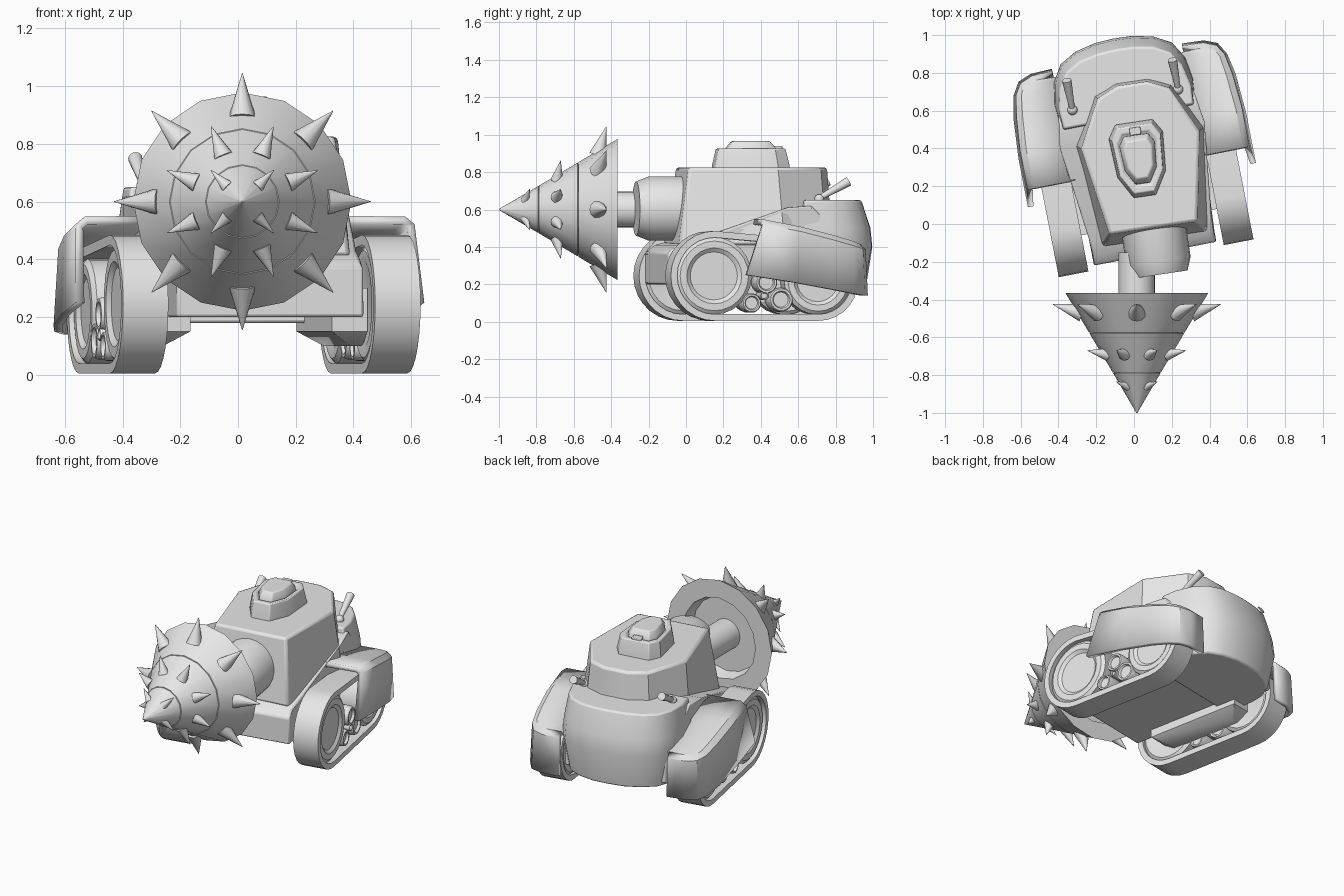
import bpy, bmesh, math
from mathutils import Matrix, Vector

cube = bpy.data.objects.get("Cube")
if cube:
    bpy.data.objects.remove(cube)

grey = bpy.data.materials.new("light grey")
grey.use_nodes = True
grey.diffuse_color = (0.8, 0.8, 0.8, 1)
grey.node_tree.nodes["Principled BSDF"].inputs["Base Color"].default_value = (0.8, 0.8, 0.8, 1)

rad = math.radians
# Hull, turret and drill each have their own heading
HULL = Matrix.Translation((0.08, 0.01, 0)) @ Matrix.Rotation(rad(11), 4, 'Z')
TURRET = Matrix.Translation((0.1, 0, 0)) @ Matrix.Rotation(rad(8.5), 4, 'Z')
DRILL = Matrix.Translation((0.015, 0, 0.6))
ALONG_Y = Matrix.Rotation(rad(-90), 4, 'X')
ALONG_X = Matrix.Rotation(rad(90), 4, 'Y')


def finish(name, bm, frame, mirror=False, bevel=0, shell=0, angle=35):
    bmesh.ops.remove_doubles(bm, verts=bm.verts, dist=0.0005)
    bmesh.ops.recalc_face_normals(bm, faces=bm.faces)
    mesh = bpy.data.meshes.new(name)
    bm.to_mesh(mesh)
    bm.free()
    mesh.materials.append(grey)
    ob = bpy.data.objects.new(name, mesh)
    bpy.context.collection.objects.link(ob)
    ob.matrix_world = frame
    bpy.ops.object.select_all(action='DESELECT')
    ob.select_set(True)
    bpy.context.view_layer.objects.active = ob
    bpy.ops.object.shade_smooth_by_angle(angle=rad(angle))
    if shell:
        m = ob.modifiers.new("shell", 'SOLIDIFY')
        m.thickness, m.offset = shell, 0
    if bevel:
        m = ob.modifiers.new("bevel", 'BEVEL')
        m.width, m.segments, m.limit_method = bevel, 2, 'ANGLE'
        m.angle_limit = rad(40)
    if mirror:
        m = ob.modifiers.new("mirror", 'MIRROR')
        m.use_mirror_merge = False
    return ob


def bridge(bm, a, b, closed=True):
    n = len(a)
    for i in range(n if closed else n - 1):
        j = (i + 1) % n
        bm.faces.new((a[i], a[j], b[j], b[i]))


def loft(name, rings, frame, caps=True, **kw):
    """Join closed rings of 3D points."""
    bm = bmesh.new()
    vs = [[bm.verts.new(p) for p in r] for r in rings]
    for a, b in zip(vs, vs[1:]):
        bridge(bm, a, b)
    if caps:
        bm.faces.new(vs[0])
        bm.faces.new(vs[-1])
    return finish(name, bm, frame, **kw)


def full(half, z, cx=0):
    """Symmetric outline from its right half, at height z."""
    left = [(-x, y) for x, y in reversed(half) if x > 0]
    return [(x + cx, y, z) for x, y in half + left]


def lathe_into(bm, profile, n, m):
    rings = []
    for r, d in profile:
        rings.append([bm.verts.new(m @ Vector((r * math.cos(2 * math.pi * i / n),
                      r * math.sin(2 * math.pi * i / n), d))) for i in range(n)])
    for a, b in zip(rings, rings[1:]):
        bridge(bm, a, b)


def lathe(name, profile, n, frame, m, **kw):
    bm = bmesh.new()
    lathe_into(bm, profile, n, m)
    return finish(name, bm, frame, **kw)


def cone_into(bm, p0, p1, r0, r1, n=12):
    p0, p1 = Vector(p0), Vector(p1)
    d = p1 - p0
    m = Matrix.Translation(p0) @ d.to_track_quat('Z', 'Y').to_matrix().to_4x4()
    lathe_into(bm, [(0, 0), (r0, 0), (r1, d.length), (0, d.length)], n, m)


# Drill cone with stepped rings and hollow back
lathe("drill_cone", [(0, -1), (0.003, -1), (0.125, -0.79), (0.119, -0.785), (0.128, -0.785),
      (0.25, -0.58), (0.243, -0.575), (0.253, -0.575), (0.378, -0.365),
      (0.26, -0.365), (0.24, -0.44), (0, -0.44)], 16, DRILL, ALONG_Y, angle=30)
lathe("drill_shaft", [(0, -0.46), (0.096, -0.46), (0.096, -0.15), (0, -0.15)],
      24, DRILL, ALONG_Y)

# Drill spikes: count, start angle, base radius/y, tip radius/y, thickness
bm = bmesh.new()
for n, start, r0, y0, r1, y1, w in [(8, 0, 0.29, -0.47, 0.445, -0.425, 0.048),
                                    (8, 22.5, 0.17, -0.69, 0.282, -0.67, 0.034),
                                    (4, 45, 0.07, -0.86, 0.155, -0.835, 0.024)]:
    for i in range(n):
        a = rad(start + 360 * i / n)
        c, s = math.cos(a), math.sin(a)
        cone_into(bm, (r0 * c, y0, r0 * s), (r1 * c, y1, r1 * s), w, 0.001)
finish("drill_spikes", bm, DRILL, angle=50)

# Drill mount on the turret front
lathe("drill_mount", [(0, -0.27), (0.145, -0.27), (0.172, -0.2), (0.172, 0.05), (0, 0.05)],
      24, TURRET, Matrix.Translation((0, 0, 0.605)) @ ALONG_Y)

# Turret, flaring towards its foot
loft("turret", [full([(0.28, -0.08), (0.36, 0.48), (0.22, 0.73), (0.09, 0.78)], 0.41),
                full([(0.235, -0.02), (0.315, 0.45), (0.19, 0.7), (0.08, 0.75)], 0.825)],
     TURRET, bevel=0.015)


# Roof hatch with a raised lid
def hatch_ring(k, z):
    base = [(0.06, -0.2), (0.13, -0.08), (0.145, 0.13), (0.1, 0.2)]
    return full([(x * k, y * k + 0.35) for x, y in base], z, -0.02)


loft("hatch", [hatch_ring(1, 0.8), hatch_ring(0.99, 0.84), hatch_ring(0.89, 0.925),
               hatch_ring(0.72, 0.925), hatch_ring(0.68, 0.915)], TURRET, bevel=0.006)
loft("hatch_lid", [hatch_ring(0.66, 0.9), hatch_ring(0.64, 0.93), hatch_ring(0.5, 0.965)],
     TURRET, bevel=0.006)
loft("hatch_hinge", [[(-0.05, 0.48, z), (0.01, 0.48, z), (0.01, 0.52, z), (-0.05, 0.52, z)]
                     for z in (0.9, 0.94)], TURRET, bevel=0.005)

# Hull: y, z, half width around its side profile, sloping up and out to the back
side = [(-0.17, 0.2, 0.33), (-0.17, 0.37, 0.33), (-0.12, 0.41, 0.32), (-0.04, 0.43, 0.33),
        (0.47, 0.61, 0.395), (0.6, 0.62, 0.37), (0.85, 0.4, 0.33), (0.85, 0.2, 0.33)]
loft("hull", [[(s * w, y, z) for y, z, w in side] for s in (-1, 1)], HULL, bevel=0.01)

# Rounded engine housing at the back
loft("engine_housing", [
    full([(0.35, 0.5), (0.35, 0.7), (0.33, 0.79), (0.28, 0.87), (0.2, 0.92), (0.1, 0.95), (0, 0.955)], 0.18),
    full([(0.36, 0.52), (0.375, 0.71), (0.355, 0.82), (0.3, 0.91), (0.21, 0.96), (0.1, 0.985), (0, 0.99)], 0.4),
    full([(0.36, 0.55), (0.37, 0.7), (0.35, 0.81), (0.295, 0.9), (0.21, 0.95), (0.1, 0.975), (0, 0.98)], 0.5),
    full([(0.35, 0.57), (0.355, 0.67), (0.33, 0.78), (0.28, 0.86), (0.2, 0.905), (0.1, 0.925), (0, 0.93)], 0.65)],
    HULL, bevel=0.01)

# Exhaust pipes
bm = bmesh.new()
cone_into(bm, (0.285, 0.66, 0.66), (0.285, 0.82, 0.75), 0.014, 0.025)
bmesh.ops.create_uvsphere(bm, u_segments=12, v_segments=8, radius=0.027,
                          matrix=Matrix.Translation((0.285, 0.66, 0.655)))
finish("exhaust_pipe", bm, HULL, mirror=True)


# Track belt around a larger front wheel and a smaller back wheel
def belt_ring(x, inset):
    pts = []
    for y, z, r, start in [(0.045, 0.245, 0.24, 90), (0.61, 0.22, 0.215, 270)]:
        for i in range(15):
            a = rad(start + 180 * i / 14)
            pts.append((x, y + (r - inset) * math.cos(a), z + (r - inset) * math.sin(a)))
    return pts


loft("track_belt", [belt_ring(0.365, 0.035), belt_ring(0.365, 0), belt_ring(0.525, 0),
                    belt_ring(0.525, 0.035), belt_ring(0.365, 0.035)],
     HULL, caps=False, mirror=True)

# Wheels and small rollers
for name, y, z, r in [("front_wheel", 0.045, 0.245, 0.207), ("back_wheel", 0.61, 0.22, 0.182),
                      ("roller_front", 0.25, 0.1, 0.052), ("roller_back", 0.41, 0.118, 0.065),
                      ("roller_top", 0.33, 0.21, 0.06), ("roller_pin", 0.32, 0.14, 0.025)]:
    lathe(name, [(0, 0.38), (0.6 * r, 0.38), (0.72 * r, 0.37), (0.9 * r, 0.37), (r, 0.385),
                 (r, 0.495), (0.9 * r, 0.51), (0.72 * r, 0.51), (0.62 * r, 0.495),
                 (0, 0.495)], 24, HULL,
          Matrix.Translation((0, y, z)) @ ALONG_X, mirror=True)

# Inner suspension skirt beside each track
loft("suspension_skirt", [
    [(x, y0, z), (0.375, y0, z), (0.375, y1, z), (x, y1, z)]
    for x, y0, y1, z in [(0.33, 0.08, 0.56, 0.1), (0.25, 0, 0.64, 0.15), (0.25, 0, 0.64, 0.3)]],
    HULL, mirror=True)

# Fender shell: outer x, top y, top z, bottom y, bottom z, turn towards the back
bm = bmesh.new()
prev = None
for x, y, zt, yb, zb, turn in [(0.585, 0.29, 0.535, 0.2, 0.25, 0), (0.585, 0.5, 0.495, 0.46, 0.21, 0),
                               (0.57, 0.68, 0.45, 0.68, 0.17, 0), (0.55, 0.79, 0.42, 0.79, 0.15, 0.2),
                               (0.52, 0.84, 0.405, 0.85, 0.14, 0.5), (0.46, 0.865, 0.4, 0.875, 0.14, 0.8),
                               (0.35, 0.87, 0.4, 0.88, 0.14, 1)]:
    cx, cy = 0.025 * (1 - turn), 0.025 * turn
    row = [bm.verts.new(p) for p in [(0.34, y - cy, zt), (x - cx, y - cy, zt),
                                     (x, y, zt - 0.02), (x + 0.015 * (1 - turn), yb, zb)]]
    if prev:
        bridge(bm, prev, row, closed=False)
    prev = row
finish("fender", bm, HULL, mirror=True, shell=0.03, angle=30)
